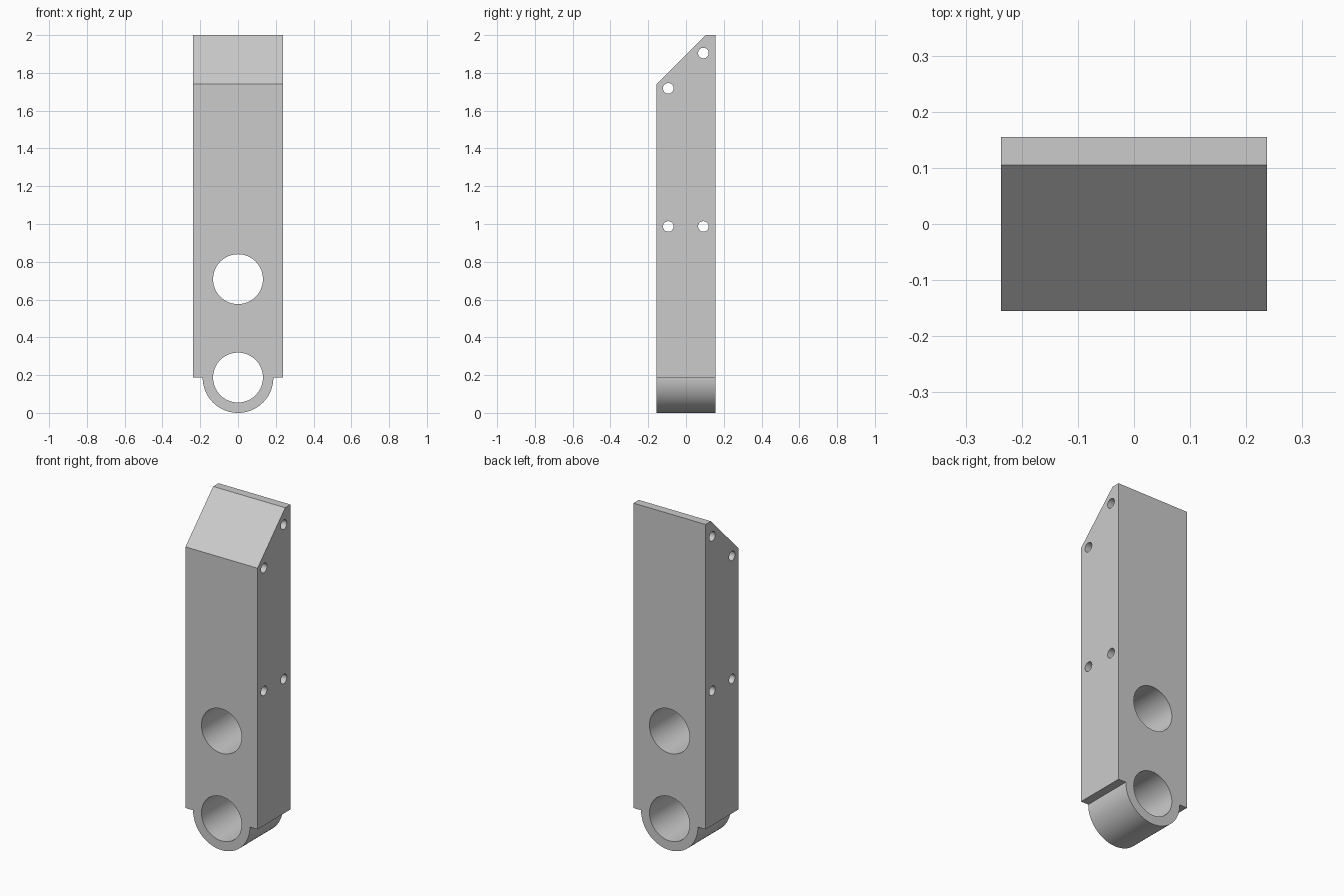
import bpy
import bmesh
from math import pi, sin, cos, radians
from mathutils import Matrix, Vector

HALF_W, HALF_D, TOP = 0.237, 0.155, 2.0
LUG_R, BORE_R, PIN_R = 0.187, 0.132, 0.028
LUG_Z = LUG_R  # lug is centred on the body's lower edge

cube = bpy.data.objects.get("Cube")
if cube:
    bpy.data.objects.remove(cube, do_unlink=True)

grey = bpy.data.materials.new("plain grey")
grey.use_nodes = True
colour = (0.6, 0.6, 0.6, 1)
grey.diffuse_color = colour
grey.node_tree.nodes["Principled BSDF"].inputs["Base Color"].default_value = colour


def make_object(name, bm):
    bmesh.ops.recalc_face_normals(bm, faces=bm.faces)
    mesh = bpy.data.meshes.new(name)
    bm.to_mesh(mesh)
    bm.free()
    mesh.materials.append(grey)
    obj = bpy.data.objects.new(name, mesh)
    bpy.context.collection.objects.link(obj)
    return obj


def add_hole(bm, radius, centre, axis, sides):
    rot = Matrix.Rotation(pi / 2, 4, axis)
    bmesh.ops.create_cone(bm, cap_ends=True, segments=sides, radius1=radius,
                          radius2=radius, depth=1,
                          matrix=Matrix.Translation(centre) @ rot)


# Body: front outline with a half-round lug at the bottom, extruded in depth
steps = 48
arc = [(LUG_R * cos(pi + pi * i / steps), LUG_Z + LUG_R * sin(pi + pi * i / steps))
       for i in range(steps + 1)]
outline = [(HALF_W, LUG_Z), (HALF_W, TOP), (-HALF_W, TOP), (-HALF_W, LUG_Z)] + arc
bm = bmesh.new()
face = bm.faces.new([bm.verts.new((x, -HALF_D, z)) for x, z in outline])
ext = bmesh.ops.extrude_face_region(bm, geom=[face], use_keep_orig=True)
bmesh.ops.translate(bm, vec=(0, 2 * HALF_D, 0),
                    verts=[g for g in ext["geom"] if isinstance(g, bmesh.types.BMVert)])

# Sloped top front edge
cut = bmesh.ops.bisect_plane(bm, geom=bm.verts[:] + bm.edges[:] + bm.faces[:],
                             plane_co=(0, 0.105, TOP), plane_no=Vector((0, -1, 1)),
                             clear_outer=True)
bmesh.ops.holes_fill(bm, edges=[g for g in cut["geom_cut"]
                                if isinstance(g, bmesh.types.BMEdge)])
body = make_object("link_arm_body", bm)

# Holes: two large bores front to back, four pin holes side to side
bm = bmesh.new()
for z in (LUG_Z, 0.708):
    add_hole(bm, BORE_R, (0, 0, z), 'X', 64)
for y, z in ((-0.094, 0.987), (0.092, 0.987), (-0.094, 1.718), (0.092, 1.905)):
    add_hole(bm, PIN_R, (0, y, z), 'Y', 32)
cutter = make_object("hole_cutter", bm)
cutter.hide_render = True

mod = body.modifiers.new("holes", 'BOOLEAN')
mod.operation = 'DIFFERENCE'
mod.solver = 'EXACT'
mod.object = cutter
bpy.ops.object.select_all(action='DESELECT')
body.select_set(True)
bpy.context.view_layer.objects.active = body
bpy.ops.object.modifier_apply(modifier=mod.name)
bpy.data.objects.remove(cutter, do_unlink=True)
bpy.ops.object.shade_smooth_by_angle(angle=radians(30))
